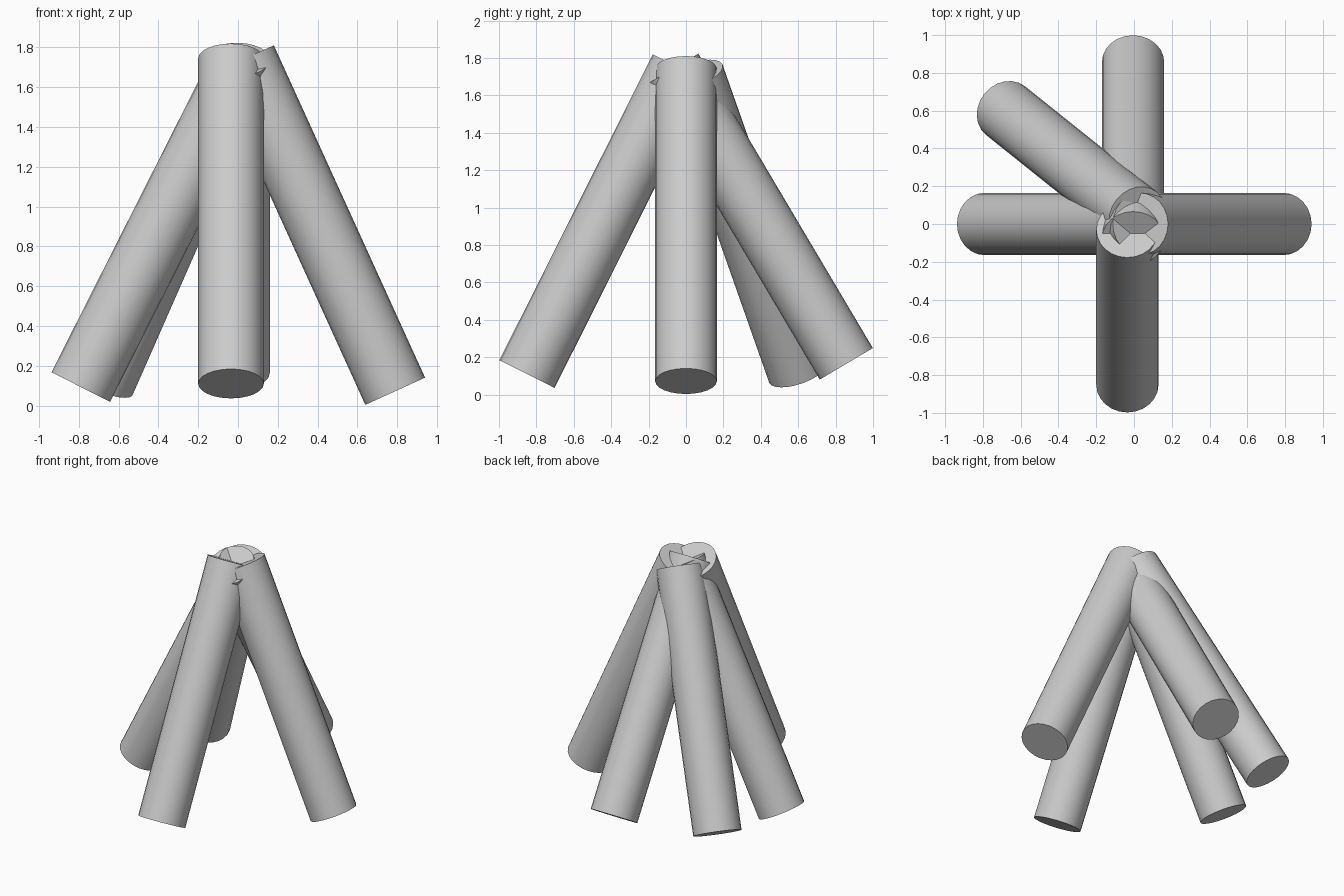
import bpy
import math
from mathutils import Vector

if "Cube" in bpy.data.objects:
    bpy.data.objects.remove(bpy.data.objects["Cube"])

RADIUS = 0.165


def log(name, bottom, top):
    """A flat-ended round log between two end centres."""
    a, b = Vector(bottom), Vector(top)
    axis = b - a
    bpy.ops.mesh.primitive_cylinder_add(
        vertices=24, radius=RADIUS, depth=axis.length, location=(a + b) / 2,
        rotation=axis.to_track_quat('Z', 'Y').to_euler())
    obj = bpy.context.object
    obj.name = name
    bpy.ops.object.shade_smooth_by_angle(angle=math.radians(40))
    return obj


# Five logs leaning together into a campfire cone
log("right_log", (0.79, 0.0, 0.072), (0.03, 0.0, 1.742))
log("left_log", (-0.79, 0.0, 0.093), (0.035, 0.0, 1.727))
log("front_log", (-0.035, -0.85, 0.11), (-0.035, -0.03, 1.745))
log("back_log", (-0.005, 0.857, 0.165), (-0.005, -0.076, 1.739))
log("back_left_log", (-0.68, 0.60, 0.12), (0.02, 0.04, 1.71))
